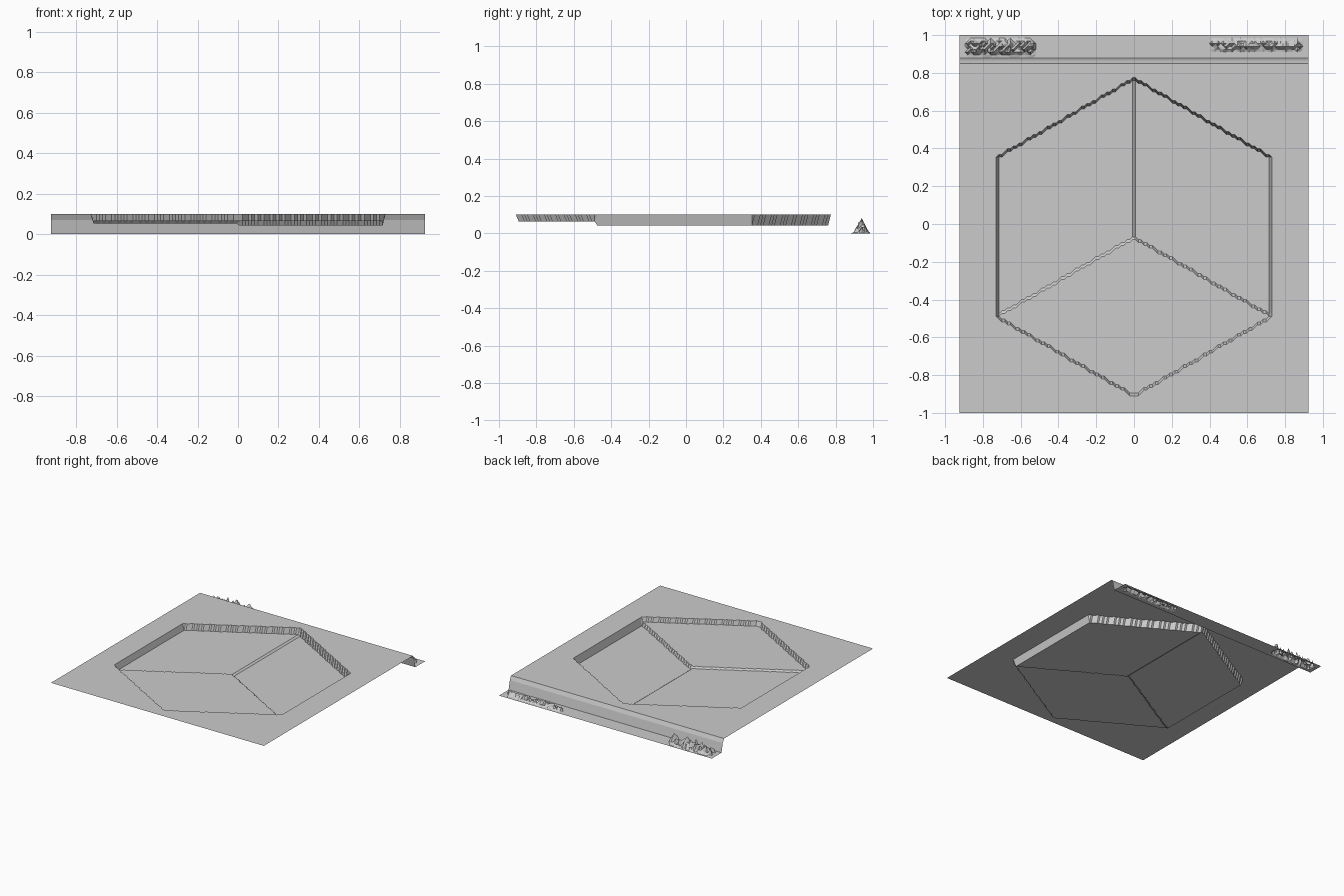
import bpy, bmesh, random

random.seed(4)
cube = bpy.data.objects.get("Cube")
if cube:
    bpy.data.objects.remove(cube, do_unlink=True)

COLS, ROWS = 123, 133          # relief cells across and along
STEP = 2 / ROWS
HALF_W = COLS * STEP / 2
TOP = 0.1                      # height of the raised panel
SLOPE = 0.577                  # edge slope of a regular hexagon
CENTRE_Y = -0.07

grey = bpy.data.materials.new("plain grey")
grey.use_nodes = True
colour = (0.6, 0.6, 0.6, 1)
grey.diffuse_color = colour
grey.node_tree.nodes["Principled BSDF"].inputs["Base Color"].default_value = colour


def relief(name, first_row, last_row, height):
    """Thin open sheet whose height follows a rule; flat areas are merged."""
    bm = bmesh.new()
    rows = []
    for j in range(first_row, last_row + 1):
        y = -1 + j * STEP
        row = []
        for i in range(COLS + 1):
            x = -HALF_W + i * STEP
            row.append(bm.verts.new((x, y, height(x, y))))
        rows.append(row)
    for a, b in zip(rows, rows[1:]):
        for i in range(COLS):
            bm.faces.new((a[i], a[i + 1], b[i + 1], b[i]))
    # Split only the bent cells, then merge the level ones
    bent = [f for f in bm.faces if len({round(v.co.z, 4) for v in f.verts}) > 1]
    bmesh.ops.triangulate(bm, faces=bent)
    bmesh.ops.dissolve_limit(bm, angle_limit=0.01, verts=bm.verts, edges=bm.edges)
    mesh = bpy.data.meshes.new(name)
    bm.to_mesh(mesh)
    bm.free()
    mesh.materials.append(grey)
    obj = bpy.data.objects.new(name, mesh)
    bpy.context.collection.objects.link(obj)
    return obj


def pocket_height(x, y):
    """Hexagonal pocket with three floors meeting like the faces of a box."""
    v = y - CENTRE_Y
    if abs(x) > 0.725 or abs(v) > 0.84 - SLOPE * abs(x):
        return TOP
    if v < -SLOPE * abs(x):
        return 0.065
    return 0.053 if x < 0 else 0.042


def step_height(x, y):
    """Steep drop from the panel to the rear strip."""
    return TOP if y < 0.857 else 0.07 if y < 0.872 else 0


# Rough patches on the rear strip: x range, y centre, half depth, peak
PATCHES = ((-0.88, -0.52, 0.937, 0.045, 0.09),
           (0.41, 0.88, 0.947, 0.03, 0.05))


def strip_height(x, y):
    for x0, x1, mid, half, peak in PATCHES:
        fall = 1 - abs(y - mid) / half
        if x0 < x < x1 and fall > 0:
            return peak * fall * random.uniform(0.1, 1)
    return 0


relief("pocket_panel", 0, 123, pocket_height)
relief("rear_step", 123, 125, step_height)
relief("rear_strip", 125, ROWS, strip_height)
